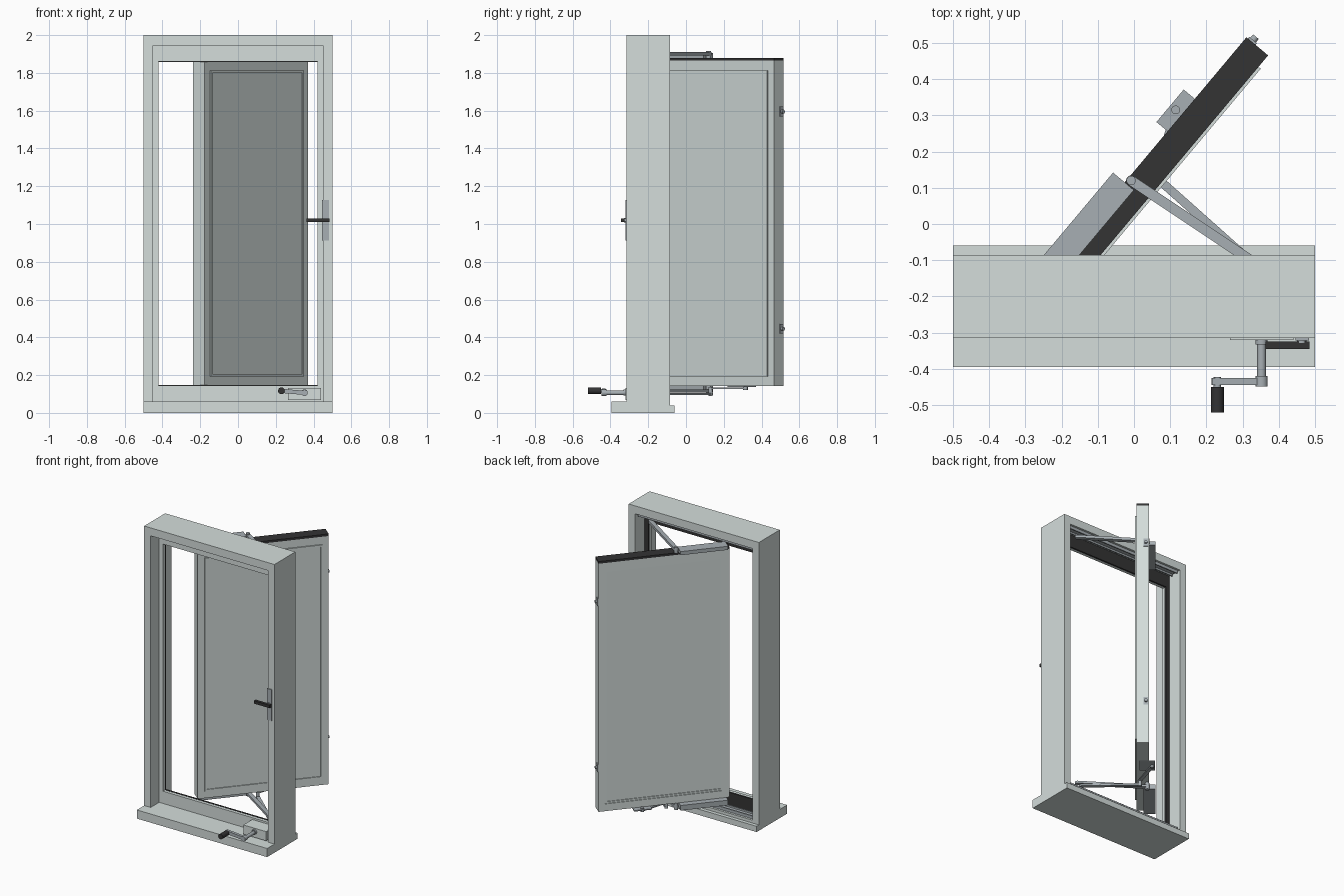
import bpy, bmesh, math
from mathutils import Matrix, Vector

if "Cube" in bpy.data.objects:
    bpy.data.objects.remove(bpy.data.objects["Cube"])


def material(name, rgb):
    m = bpy.data.materials.new(name)
    m.diffuse_color = (*rgb, 1)
    m.use_nodes = True
    m.node_tree.nodes["Principled BSDF"].inputs["Base Color"].default_value = m.diffuse_color
    return m


PAINT = material("pale grey paint", (0.66, 0.725, 0.71))
PANEL = material("panel grey", (0.645, 0.71, 0.70))
METAL = material("steel", (0.39, 0.43, 0.455))
BLACK = material("black rubber", (0.033, 0.033, 0.034))
I = Matrix.Identity(4)
# The open sash: local x runs along its width, local y points outwards
SASH = Matrix.Translation((-0.178, -0.188, 0)) @ Matrix.Rotation(math.radians(50), 4, 'Z')
W, T = 0.853, 0.078


def finish(name, bm, mat, M=I):
    bmesh.ops.recalc_face_normals(bm, faces=bm.faces)
    me = bpy.data.meshes.new(name)
    bm.to_mesh(me)
    bm.free()
    me.transform(M)
    me.materials.append(mat)
    ob = bpy.data.objects.new(name, me)
    bpy.context.collection.objects.link(ob)
    return ob


def box(name, x, y, z, mat, M=I):
    bm = bmesh.new()
    bmesh.ops.create_cube(bm, size=1)
    for v in bm.verts:
        v.co = [r[0] + (c + 0.5) * (r[1] - r[0]) for c, r in zip(v.co, (x, y, z))]
    return finish(name, bm, mat, M)


def ring(name, outer, inner, y, mat, M=I):
    """Rectangular surround; outer and inner are (x0, x1, z0, z1)."""
    bm = bmesh.new()
    loops = []
    for r in (outer, inner):
        for yy in y:
            loops.append([bm.verts.new((r[a], yy, r[b])) for a, b in ((0, 2), (1, 2), (1, 3), (0, 3))])
    of, ob_, nf, nb = loops
    for p, q in ((of, ob_), (nf, nb), (of, nf), (ob_, nb)):
        for i in range(4):
            j = (i + 1) % 4
            bm.faces.new((p[i], p[j], q[j], q[i]))
    return finish(name, bm, mat, M)


def rod(name, a, b, r, mat, sides=24):
    a, b = Vector(a), Vector(b)
    bm = bmesh.new()
    bmesh.ops.create_cone(bm, cap_ends=True, segments=sides, radius1=r, radius2=r, depth=(b - a).length)
    M = Matrix.Translation((a + b) / 2) @ (b - a).to_track_quat('Z', 'Y').to_matrix().to_4x4()
    ob = finish(name, bm, mat, M)
    for p in ob.data.polygons:
        p.use_smooth = len(p.vertices) == 4
    for e in ob.data.edges:
        v0, v1 = (ob.data.vertices[i].co for i in e.vertices)
        e.use_edge_sharp = abs((v0 - v1).dot((b - a).normalized())) < 1e-4
    return ob


def link(name, a, b, z, w, mat=METAL):
    """Flat bar with round ends between two points in plan."""
    a, b = Vector(a), Vector(b)
    ang = math.atan2(*(b - a).yx)
    bm = bmesh.new()
    vs = []
    for c, s in ((b, -math.pi / 2), (a, math.pi / 2)):
        for i in range(9):
            t = ang + s + math.pi * i / 8
            vs.append(bm.verts.new((c.x + w / 2 * math.cos(t), c.y + w / 2 * math.sin(t), z[0])))
    f = bm.faces.new(vs)
    ext = bmesh.ops.extrude_face_region(bm, geom=[f])
    bmesh.ops.translate(bm, vec=(0, 0, z[1] - z[0]),
                        verts=[v for v in ext['geom'] if isinstance(v, bmesh.types.BMVert)])
    return finish(name, bm, mat)


# Fixed frame, sill, thin stop and its rubber seal
HOLE = (-0.45, 0.45, 0.06, 1.945)
STOP = (-0.422, 0.422, 0.145, 1.86)
ring("frame", (-0.5, 0.5, 0, 2), HOLE, (-0.315, -0.085), PAINT)
box("sill_front", (-0.5, 0.5), (-0.395, -0.315), (0, 0.06), PAINT)
box("sill_back", (-0.5, 0.5), (-0.085, -0.06), (0, 0.04), PAINT)
ring("stop", HOLE, STOP, (-0.222, -0.2), PAINT)
ring("frame_gasket", HOLE, (-0.42, 0.42, 0.147, 1.858), (-0.2, -0.188), BLACK)

# Guide tracks in the head and sill: a base with two lips
for n, z0, s in (("top", 1.945, -1), ("bottom", 0.06, 1)):
    for part, y, h in (("base", (-0.155, -0.1), 0.008), ("lip_front", (-0.155, -0.147), 0.02),
                       ("lip_back", (-0.108, -0.1), 0.02)):
        box(f"{n}_track_{part}", (-0.44, 0.44), y, sorted((z0, z0 + s * h)), METAL)

# Sash frame with beads, panel and black top cap
BEAD = (0.045, 0.812, 0.193, 1.812)
INNER = (0.057, 0.8, 0.205, 1.8)
ring("sash_frame", (0, W, 0.143, 1.865), BEAD, (0, T), PAINT, SASH)
box("sash_cap", (0, W), (0, T), (1.865, 1.88), BLACK, SASH)
ring("sash_bead", BEAD, INNER, (-0.008, T - 0.005), PAINT, SASH)
box("sash_panel", INNER[:2], (-0.002, T - 0.01), INNER[2:], PANEL, SASH)

# Locking studs on the free edge
for i, z in enumerate((0.445, 1.595)):
    box(f"stud_plate_{i}", (W, W + 0.006), (0.045, 0.073), (z - 0.026, z + 0.026), METAL, SASH)
    c = SASH @ Vector((W, 0.059, z))
    d = SASH @ Vector((W + 0.018, 0.059, z))
    rod(f"stud_{i}", c, d, 0.01, METAL, 16)

# Hinge blocks, arms and pivots above and below the sash
PIV = (-0.008, 0.12)
for n, zb, za, zp in (("top", (1.88, 1.905), (1.892, 1.91), (1.88, 1.917)),
                      ("bottom", (0.108, 0.143), (0.108, 0.124), (0.095, 0.143))):
    box(n + "_hinge_block", (0.02, 0.33), (0.045, 0.12), zb, METAL, SASH)
    link(n + "_hinge_arm", (0.36, -0.125), PIV, za, 0.028)
    rod(n + "_hinge_pivot", (*PIV, zp[0]), (*PIV, zp[1]), 0.013, METAL)

# Operator linkage under the sash
ELBOW, END = (0.06, 0.13), (0.115, 0.315)
link("operator_arm", (0.335, -0.115), ELBOW, (0.094, 0.106), 0.024)
rod("operator_elbow", (*ELBOW, 0.09), (*ELBOW, 0.136), 0.011, METAL)
link("operator_link", ELBOW, END, (0.127, 0.135), 0.022)
box("operator_bracket", (0.514, 0.631), (0.02, 0.118), (0.136, 0.143), METAL, SASH)
rod("operator_pin", (*END, 0.122), (*END, 0.15), 0.012, METAL)

# Crank housing and folding crank
box("crank_housing", (0.265, 0.44), (-0.32, -0.22), (0.068, 0.132), PAINT)
rod("crank_boss", (0.352, -0.332, 0.108), (0.352, -0.318, 0.108), 0.017, METAL)
rod("crank_shaft", (0.352, -0.44, 0.106), (0.352, -0.32, 0.106), 0.012, METAL)
rod("crank_hub", (0.352, -0.448, 0.106), (0.352, -0.42, 0.106), 0.017, METAL)
ARM = Matrix.Translation((0.352, 0, 0.106)) @ Matrix.Rotation(math.radians(5), 4, 'Y')
box("crank_arm", (-0.138, 0.0), (-0.444, -0.425), (-0.011, 0.011), METAL, ARM)
rod("knob_pin", (0.23, -0.455, 0.117), (0.23, -0.422, 0.117), 0.01, METAL)
rod("crank_knob", (0.23, -0.52, 0.117), (0.23, -0.45, 0.117), 0.018, BLACK, 16)

# Lock handle on the right jamb
box("lock_plate", (0.446, 0.483), (-0.321, -0.315), (0.912, 1.128), METAL)
rod("lock_spindle", (0.463, -0.328, 1.02), (0.463, -0.318, 1.02), 0.013, METAL)
box("lock_lever", (0.363, 0.485), (-0.345, -0.325), (1.01, 1.03), BLACK)
